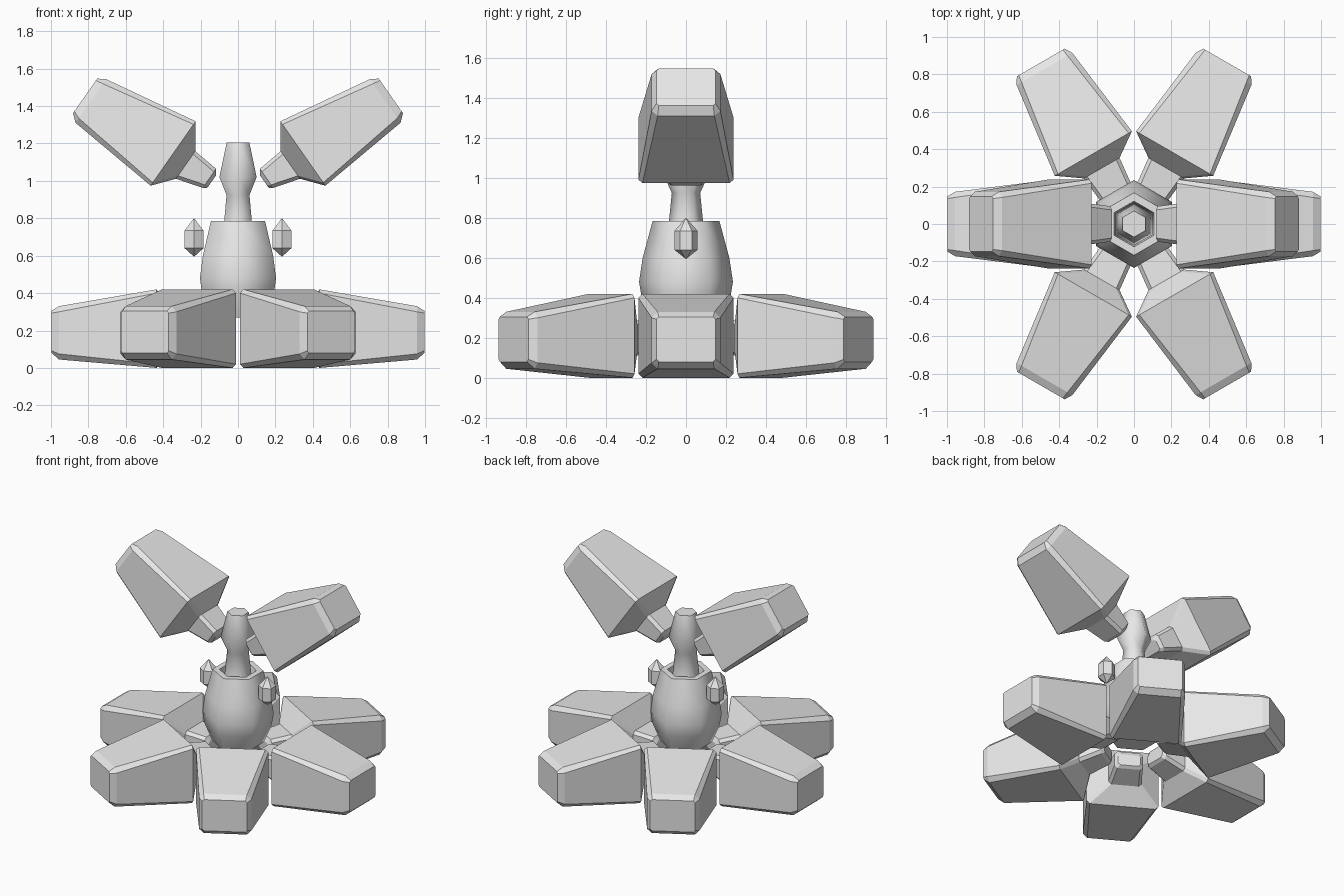
import bpy, bmesh, math
from mathutils import Matrix

if "Cube" in bpy.data.objects:
    bpy.data.objects.remove(bpy.data.objects["Cube"])

grey = bpy.data.materials.new("light_grey")
grey.diffuse_color = (0.8, 0.8, 0.8, 1)
grey.use_nodes = True
grey.node_tree.nodes["Principled BSDF"].inputs["Base Color"].default_value = grey.diffuse_color


def loft(name, rings, matrix=Matrix(), smooth=None):
    """Bridge equal-sized rings of points and cap both ends."""
    bm = bmesh.new()
    loops = [[bm.verts.new(p) for p in ring] for ring in rings]
    for a, b in zip(loops, loops[1:]):
        for i in range(len(a)):
            j = (i + 1) % len(a)
            bm.faces.new((a[i], a[j], b[j], b[i]))
    bm.faces.new(loops[0])
    bm.faces.new(loops[-1])
    bmesh.ops.remove_doubles(bm, verts=bm.verts, dist=0.0005)
    bmesh.ops.recalc_face_normals(bm, faces=bm.faces)
    mesh = bpy.data.meshes.new(name)
    bm.to_mesh(mesh)
    bm.free()
    mesh.materials.append(grey)
    obj = bpy.data.objects.new(name, mesh)
    obj.matrix_world = matrix
    bpy.context.collection.objects.link(obj)
    if smooth:
        bpy.ops.object.select_all(action='DESELECT')
        obj.select_set(True)
        bpy.context.view_layer.objects.active = obj
        bpy.ops.object.shade_smooth_by_angle(angle=math.radians(smooth))
    return obj


def chamfered(x, w, lo, hi, c):
    """Rectangle across x with cut corners."""
    return [(x, -w + c, lo), (x, w - c, lo), (x, w, lo + c), (x, w, hi - c),
            (x, w - c, hi), (x, -w + c, hi), (x, -w, hi - c), (x, -w, lo + c)]


def hexagon(r, z):
    """Hexagon with corners on the y axis."""
    return [(r * math.sin(i * math.pi / 3), r * math.cos(i * math.pi / 3), z)
            for i in range(6)]


# Petal: narrow stem, flared shoulder, tapered block with bevelled tip
petal = [chamfered(*s) for s in (
    (0.18, 0.075, 0.165, 0.245, 0.015),
    (0.20, 0.095, 0.15, 0.275, 0.02),
    (0.345, 0.11, 0.108, 0.288, 0.02),
    (0.435, 0.238, 0.0, 0.42, 0.02),
    (0.957, 0.172, 0.045, 0.33, 0.03),
    (0.997, 0.148, 0.08, 0.305, 0.012))]

# Ring of six lower petals
for i in range(6):
    loft(f"lower_petal_{i + 1}", petal, Matrix.Rotation(i * math.pi / 3, 4, 'Z'))

# Two raised petals and two small crystals, mirrored left and right
tilt = Matrix.Translation((0.111, 0, 0.725)) @ Matrix.Rotation(math.radians(-35), 4, 'Y')
crystal = [hexagon(r, z) for r, z in
           ((0.001, 0.595), (0.058, 0.64), (0.058, 0.735), (0.001, 0.80))]
for side, angle, sign in (("right", 0, 1), ("left", math.pi, -1)):
    loft(f"upper_petal_{side}", petal, Matrix.Rotation(angle, 4, 'Z') @ tilt)
    loft(f"crystal_{side}", crystal, Matrix.Translation((0.235 * sign, 0, 0)))

# Hexagonal vase body with a recessed rim
body = ((0.17, 0.27), (0.22, 0.39), (0.235, 0.48), (0.217, 0.60), (0.167, 0.785),
        (0.122, 0.785), (0.11, 0.72))
loft("body", [hexagon(*p) for p in body], smooth=62)

# Pistil rising from the body
pistil = ((0.095, 0.70), (0.085, 0.785), (0.071, 0.925), (0.115, 1.02), (0.07, 1.205))
loft("pistil", [hexagon(*p) for p in pistil], smooth=62)
